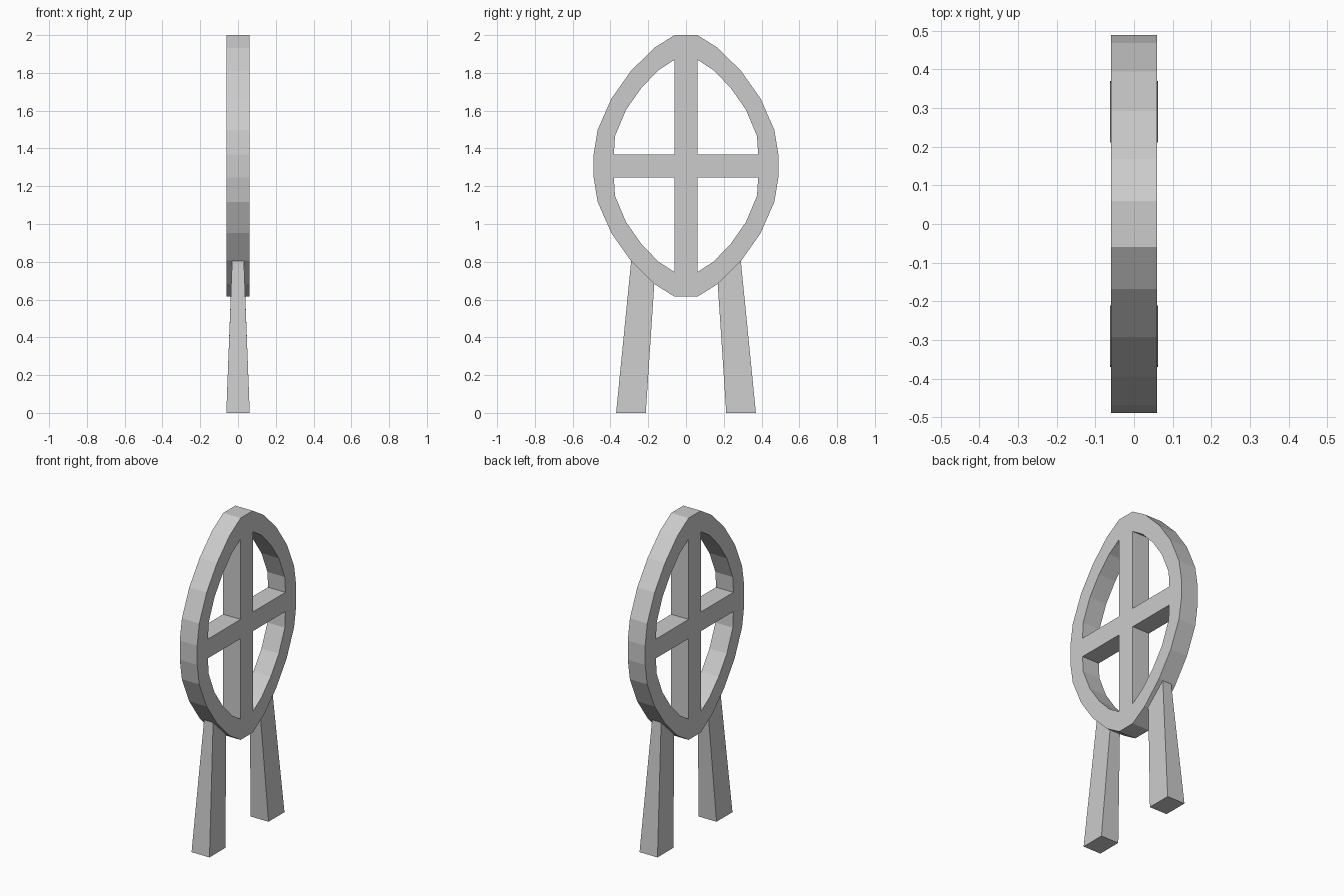
import bpy, bmesh
from mathutils import Vector

if "Cube" in bpy.data.objects:
    bpy.data.objects.remove(bpy.data.objects["Cube"])

CZ = 1.3075      # height of the frame centre
B = 0.06         # half width of bars and half depth of frame

# Quarter outlines (y, height above centre), from top round to the side
OUTER = [(B, 0.6925), (0.168, 0.625), (0.292, 0.502), (0.395, 0.356), (0.468, 0.19), (0.489, B)]
INNER = [(B, 0.5625), (0.147, 0.506), (0.237, 0.412), (0.317, 0.298), (0.376, 0.158), (0.382, B)]


def finish(name, bm):
    bmesh.ops.remove_doubles(bm, verts=bm.verts, dist=1e-4)
    bmesh.ops.recalc_face_normals(bm, faces=bm.faces)
    mesh = bpy.data.meshes.new(name)
    bm.to_mesh(mesh)
    bm.free()
    obj = bpy.data.objects.new(name, mesh)
    bpy.context.collection.objects.link(obj)
    return obj


def full_loop(quarter):
    """Reflect a quarter outline into a closed loop."""
    half = quarter + [(y, -z) for y, z in reversed(quarter)]
    return half + [(-y, z) for y, z in reversed(half)]


# Oval frame with cross bars: flat layout, then extruded to depth
bm = bmesh.new()


def flat(points):
    bm.faces.new([bm.verts.new((-B, y, CZ + z)) for y, z in points])


outer, inner = full_loop(OUTER), full_loop(INNER)
for i in range(len(outer)):
    j = (i + 1) % len(outer)
    flat([outer[i], outer[j], inner[j], inner[i]])
flat([(-B, -B), (B, -B), (B, B), (-B, B)])
top, side = INNER[0][1], INNER[-1][0]
for s in (1, -1):
    flat([(-B * s, B * s), (B * s, B * s), (B * s, top * s), (-B * s, top * s)])
    flat([(B * s, -B * s), (side * s, -B * s), (side * s, B * s), (B * s, B * s)])
bmesh.ops.remove_doubles(bm, verts=bm.verts, dist=1e-4)
bmesh.ops.recalc_face_normals(bm, faces=bm.faces)
ext = bmesh.ops.extrude_face_region(bm, geom=bm.faces[:], use_keep_orig=True)
moved = [v for v in ext["geom"] if isinstance(v, bmesh.types.BMVert)]
bmesh.ops.translate(bm, verts=moved, vec=Vector((2 * B, 0, 0)))
finish("oval_frame", bm)

# Tapered legs, cut off along the slope of the frame
for name, s in (("front_leg", -1), ("back_leg", 1)):
    bm = bmesh.new()
    profile = [(0.213, 0, 0.062), (0.37, 0, 0.062), (0.29, 0.807, 0.031), (0.168, 0.6825, 0.036)]
    left = [bm.verts.new((-w, s * y, z)) for y, z, w in profile]
    right = [bm.verts.new((w, s * y, z)) for y, z, w in profile]
    bm.faces.new(left)
    bm.faces.new(right)
    for i in range(4):
        j = (i + 1) % 4
        bm.faces.new([left[i], left[j], right[j], right[i]])
    finish(name, bm)
